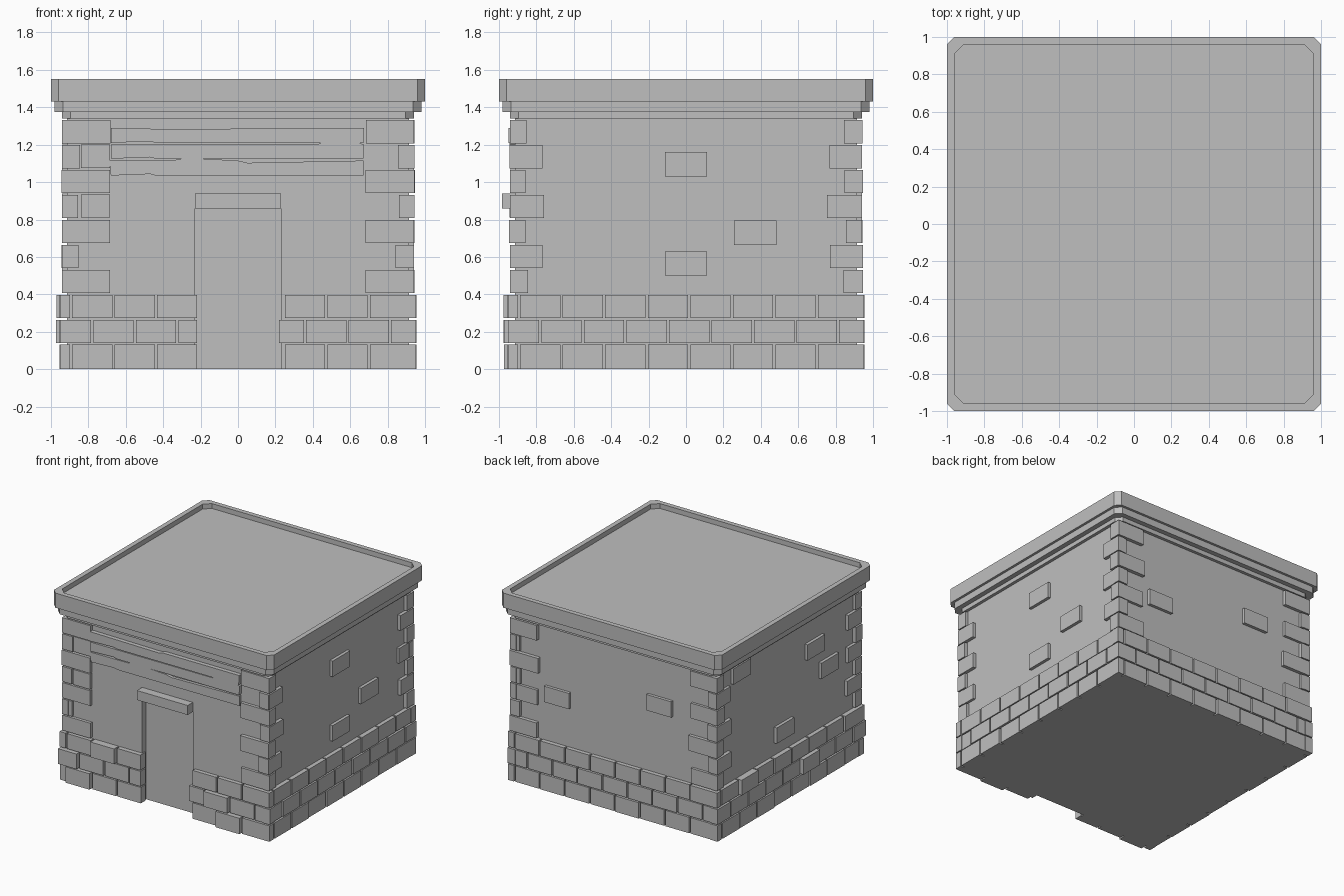
import bpy, bmesh, math, random
from mathutils import Matrix

random.seed(4)
if "Cube" in bpy.data.objects:
    bpy.data.objects.remove(bpy.data.objects["Cube"])

stone = bpy.data.materials.new("grey stone")
stone.use_nodes = True
colour = (0.52, 0.52, 0.52, 1)
stone.diffuse_color = colour
stone.node_tree.nodes["Principled BSDF"].inputs["Base Color"].default_value = colour

WALL = 0.915
FRONT, RIGHT, BACK, LEFT = range(4)
SIDES = ("front", "right", "back", "left")


def finish(name, bm):
    bmesh.ops.recalc_face_normals(bm, faces=bm.faces)
    mesh = bpy.data.meshes.new(name)
    bm.to_mesh(mesh)
    bm.free()
    mesh.materials.append(stone)
    obj = bpy.data.objects.new(name, mesh)
    bpy.context.collection.objects.link(obj)
    return obj


def loft(bm, rings):
    """Skin a stack of equal point loops and cap both ends."""
    loops = [[bm.verts.new(p) for p in ring] for ring in rings]
    for a, b in zip(loops, loops[1:]):
        for i in range(len(a)):
            j = (i + 1) % len(a)
            bm.faces.new((a[i], a[j], b[j], b[i]))
    bm.faces.new(loops[0])
    bm.faces.new(loops[-1])


def slab(bm, side, outline, proud):
    """Extrude an outline (along wall, height) out of the chosen wall."""
    turn = Matrix.Rotation(side * math.pi / 2, 3, "Z")
    loft(bm, [[turn @ Matrix.Identity(3) @ vec((u, -d, z)) for u, z in outline]
              for d in (WALL - 0.03, WALL + proud)])


def vec(p):
    return Matrix.Identity(3).col[0] * p[0] + Matrix.Identity(3).col[1] * p[1] \
        + Matrix.Identity(3).col[2] * p[2]


def block(bm, side, u0, u1, z0, z1, proud):
    slab(bm, side, [(u0, z0), (u1, z0), (u1, z1), (u0, z1)], proud)


def prism(bm, plan, z0, z1):
    loft(bm, [[(x, y, z) for x, y in plan] for z in (z0, z1)])


# Walls with a shallow doorway
bm = bmesh.new()
W, D, DOOR_TOP = WALL, 0.23, 0.87
prism(bm, [(-W, -W), (-D, -W), (-D, -W + 0.05), (D, -W + 0.05),
           (D, -W), (W, -W), (W, W), (-W, W)], 0, DOOR_TOP)
prism(bm, [(-W, -W), (W, -W), (W, W), (-W, W)], DOOR_TOP, 1.36)
finish("walls", bm)


# Stepped cornice and sunken roof, with clipped corners
def clipped(h, c, z):
    k = h - c
    return [(h, -k, z), (h, k, z), (k, h, z), (-k, h, z),
            (-h, k, z), (-h, -k, z), (-k, -h, z), (k, -h, z)]


bm = bmesh.new()
loft(bm, [clipped(*s) for s in (
    (0.94, 0.045, 1.34), (0.94, 0.045, 1.375), (0.98, 0.045, 1.375),
    (0.98, 0.045, 1.43), (1, 0.04, 1.43), (1, 0.04, 1.55),
    (0.96, 0.05, 1.55), (0.96, 0.05, 1.51))])
finish("cornice_and_roof", bm)

# Base courses in running bond, a few stones standing proud
ROW, LENGTH, END, GAP = 0.1335, 0.2275, 0.953, 0.006
PROUD = {(FRONT, 2, -0.55), (FRONT, 1, -0.88), (FRONT, 0, -0.78), (FRONT, 1, 0.5),
         (FRONT, 0, 0.61), (LEFT, 2, -0.55), (LEFT, 1, 0.27)}
for side in range(4):
    bm = bmesh.new()
    spans = [(-END, -0.22), (0.22, END)] if side == FRONT else [(-END, END)]
    for row in range(3):
        start = -0.893 - LENGTH + (LENGTH / 2 if row == 1 else 0)
        for k in range(10):
            for lo, hi in spans:
                a = max(lo, start + k * LENGTH + GAP)
                b = min(hi, start + (k + 1) * LENGTH - GAP)
                if b - a < 0.03:
                    continue
                out = 0.036 + random.uniform(-0.004, 0.004)
                if any(s == side and r == row and a < u < b for s, r, u in PROUD):
                    out += 0.022
                block(bm, side, a, b, row * ROW + GAP * (row > 0),
                      (row + 1) * ROW - GAP / 2, out)
    finish(SIDES[side] + "_base_stones", bm)

# Corner quoins, alternating long and short on each face
for side in range(4):
    bm = bmesh.new()
    for row in range(3, 10):
        long_side = (row % 2 == 0) == (side in (RIGHT, LEFT))
        reach = (0.18 if side in (RIGHT, LEFT) else 0.25) if long_side else 0.09
        for sign in (-1, 1):
            out = random.uniform(0.021, 0.031)
            u = sorted((sign * (WALL + 0.025),
                        sign * (WALL + 0.025 - reach + random.uniform(-0.01, 0.01))))
            block(bm, side, *u, row * ROW + GAP, (row + 1) * ROW - GAP / 2, out)
    finish(SIDES[side] + "_quoins", bm)

# Single stones showing in the plaster: side, centre along wall, bottom
for i, (side, u, z) in enumerate((
        (RIGHT, 0, 1.03), (RIGHT, 0.37, 0.665), (RIGHT, 0, 0.5),
        (BACK, -0.52, 0.72), (BACK, 0.41, 0.9),
        (LEFT, 0.35, 1.03), (LEFT, -0.05, 0.5), (LEFT, 0.53, 0.81),
        (LEFT, -0.61, 1.2))):
    bm = bmesh.new()
    block(bm, side, u - 0.113, u + 0.113, z, z + 0.13, 0.025)
    finish("%s_wall_stone_%d" % (SIDES[side], i + 1), bm)
bm = bmesh.new()
block(bm, FRONT, -0.84, -0.685, 0.81, 0.935, 0.03)
block(bm, FRONT, -0.84, -0.685, 1.075, 1.2, 0.018)
finish("front_wall_stones", bm)

# Door lintel
bm = bmesh.new()
block(bm, FRONT, -0.23, 0.23, 0.86, 0.938, 0.068)
finish("door_lintel", bm)

# Weathered sign planks with uneven top edges
for name, z0, top, proud in (
        ("upper_plank", 1.21, [(0.675, 1.29), (-0.02, 1.29), (-0.06, 1.28), (-0.68, 1.288)], 0.034),
        ("middle_plank", 1.125, [(0.675, 1.2), (0.64, 1.212), (0.47, 1.222), (0.43, 1.203), (-0.68, 1.2)], 0.028),
        ("lower_plank", 1.035, [(0.67, 1.115), (0.05, 1.103), (0, 1.115), (-0.28, 1.13), (-0.34, 1.118), (-0.685, 1.115)], 0.024)):
    bm = bmesh.new()
    slab(bm, FRONT, [(-0.68, z0), (-0.47, z0 + 0.008), (-0.44, z0), (0.67, z0)] + top, proud)
    finish(name, bm)
